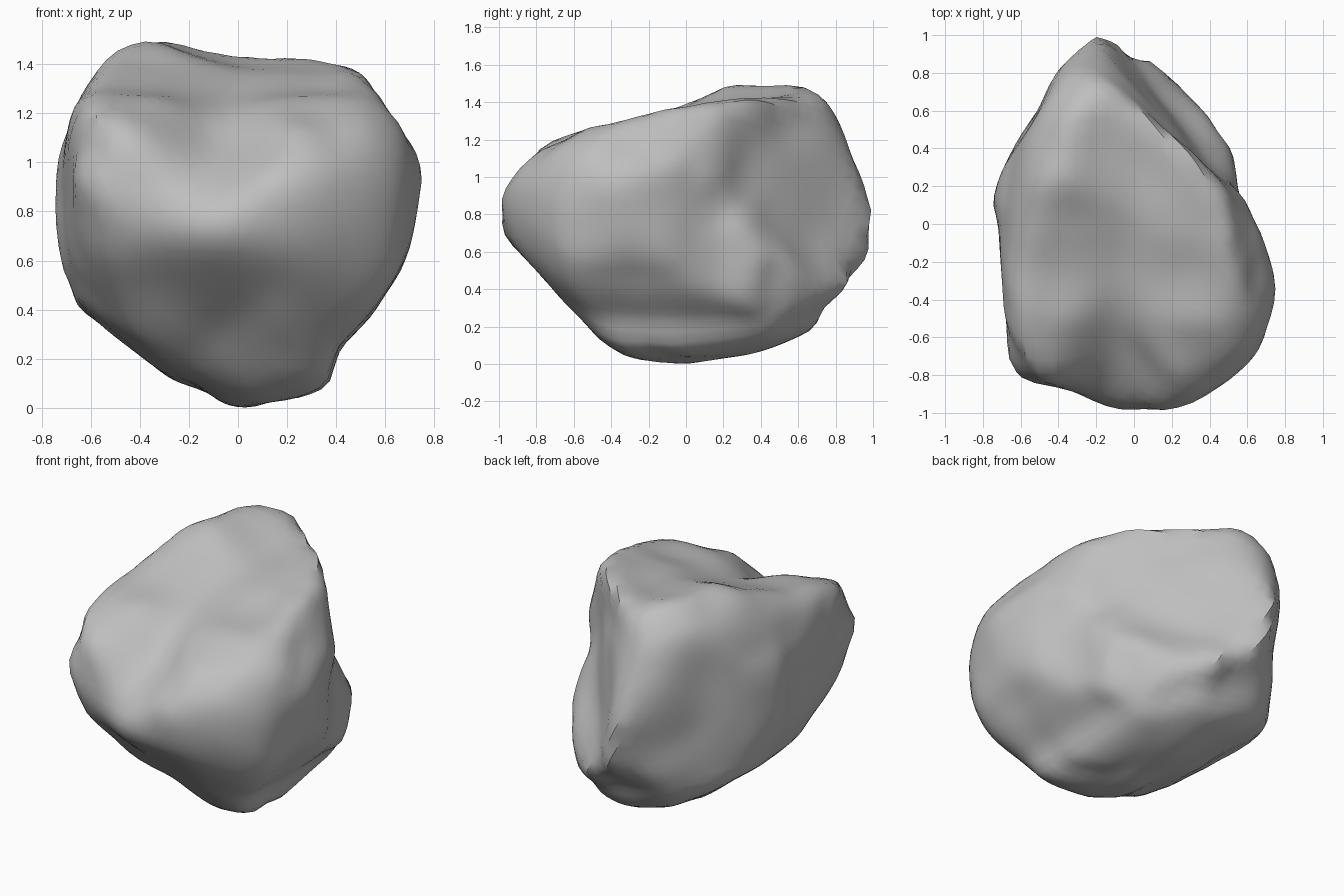
import bpy, bmesh, math
from mathutils import Vector, noise

cube = bpy.data.objects.get("Cube")
if cube:
    bpy.data.objects.remove(cube, do_unlink=True)

CORE = Vector((0, 0, 0.75))
BINS = 36
profiles = []


def profile(u, v, points, lift=0.0, size=1.0):
    """Store a rock outline in the plane spanned by u and v, around the core."""
    profiles.append((Vector(u), Vector(v), [Vector((a, b - lift)) * size for a, b in points]))


def slanted(side, turn, points):
    """Store an outline in a plane leaning back by thirty degrees."""
    c, s = math.cos(math.radians(turn)), math.sin(math.radians(turn))
    lean, rise = math.sin(math.pi / 6), math.cos(math.pi / 6)
    u = Vector((side[0] * c, side[1] * s, 0))
    v = Vector((side[2] * s * lean, side[3] * c * lean, rise))
    profile(u, v, points, 0, .98)


# Three slanted outlines that chamfer the corners
slanted((1, 1, -1, 1), 40, [
    (-1.02, .05), (-.92, .24), (-.88, .43), (-.63, .61), (-.23, .92), (-.01, .95),
    (.14, .99), (.35, .95), (.45, .76), (.5, .55), (.56, .16), (.68, -.11),
    (.64, -.39), (.53, -.48), (.26, -.73), (.16, -.82), (.01, -.85), (-.19, -.78),
    (-.42, -.58), (-.66, -.45), (-.9, -.24)])
slanted((-1, -1, 1, -1), 40, [
    (-.68, -.24), (-.64, -.05), (-.54, .19), (-.55, .4), (-.48, .65), (-.34, .77),
    (-.19, .82), (.02, .8), (.35, .71), (.57, .55), (.73, .53), (.94, .48),
    (1.02, .43), (1, .16), (.86, -.11), (.64, -.39), (.46, -.55), (.26, -.68),
    (0, -.79), (-.26, -.82), (-.51, -.76), (-.64, -.55)])
slanted((-1, 1, 1, 1), 43, [
    (-.99, -.08), (-.95, .22), (-.84, .41), (-.56, .64), (-.21, .82), (.1, .83),
    (.33, .83), (.56, .87), (.68, .83), (.83, .62), (.88, .4), (.82, .07),
    (.82, -.17), (.75, -.39), (.45, -.57), (.15, -.72), (-.05, -.73), (-.37, -.72),
    (-.56, -.61), (-.86, -.35)])
# Outline across width and height
profile((1, 0, 0), (0, 0, 1), [
    (-.47, 1.5), (-.3, 1.5), (0, 1.43), (.35, 1.42), (.5, 1.37), (.6, 1.24),
    (.7, 1.1), (.76, .95), (.74, .83), (.69, .6), (.55, .38), (.42, .24),
    (.37, .09), (.24, .03), (.07, 0), (-.02, 0), (-.28, .12), (-.45, .25),
    (-.67, .42), (-.73, .62), (-.76, .85), (-.73, 1.05), (-.67, 1.23), (-.6, 1.34)], .75)
# Outline across depth and height
profile((0, 1, 0), (0, 0, 1), [
    (-1, .8), (-.96, .98), (-.84, 1.12), (-.6, 1.25), (-.35, 1.3), (0, 1.39),
    (.2, 1.48), (.35, 1.5), (.6, 1.49), (.75, 1.42), (.86, 1.24), (.9, 1.08),
    (.97, .94), (1, .7), (.93, .53), (.75, .32), (.68, .18), (.4, .06), (0, 0),
    (-.3, .02), (-.45, .12), (-.68, .36), (-.82, .52), (-.99, .7)], .75)
# Outline across width and depth
profile((1, 0, 0), (0, 1, 0), [
    (-.17, 1), (-.06, .98), (.1, .85), (.3, .68), (.45, .5), (.53, .36), (.55, .2),
    (.7, -.1), (.76, -.35), (.68, -.65), (.52, -.83), (.25, -.98), (-.07, -1),
    (-.25, -.92), (-.6, -.82), (-.67, -.7), (-.7, -.3), (-.72, 0), (-.76, .1),
    (-.68, .35), (-.5, .62), (-.45, .77), (-.3, .92)])


def room(outline, arm):
    """How many times an arm from the core fits inside an outline, and its angle in bins."""
    u, v, pts = outline
    ray = Vector((arm.dot(u), arm.dot(v)))
    hit = 0.0
    for a, b in zip(pts, pts[1:] + pts[:1]):
        edge = b - a
        det = ray.cross(edge)
        if abs(det) > 1e-9 and -1e-6 <= a.cross(ray) / det <= 1 + 1e-6:
            hit = max(hit, a.cross(edge) / det)
    turn = (math.atan2(ray.y, ray.x) / math.tau % 1) * BINS
    return hit or 9.0, turn


def soften(steps):
    for _ in range(steps):
        bmesh.ops.smooth_vert(bm, verts=bm.verts, factor=.5,
                              use_axis_x=True, use_axis_y=True, use_axis_z=True)


def meet_outlines():
    """Move the rim of the rock in each direction onto its outline."""
    for outline in profiles:
        found = [room(outline, vert.co - CORE) for vert in bm.verts]
        gap = [9.0] * BINS
        for fit, turn in found:
            gap[int(turn) % BINS] = min(gap[int(turn) % BINS], fit)
        for vert, (fit, turn) in zip(bm.verts, found):
            low = math.floor(turn - .5)
            mix = turn - .5 - low
            rim = gap[low % BINS] * (1 - mix) + gap[(low + 1) % BINS] * mix
            weight = max(0, 1 - (fit - rim) / .16)
            weight = min(1, weight) ** 2
            vert.co = CORE + (vert.co - CORE) * (1 + (rim - 1) * weight)


# Hollows: centre, radius, depth
hollows = [
    ((-.12, -.92, .98), .17, .08),   # mouth of the front valley
    ((-.08, -.72, 1.1), .18, .10),   # front valley
    ((-.09, -.5, 1.2), .18, .09),    # middle of the valley
    ((-.1, -.25, 1.3), .2, .05),     # head of the valley
    ((-.08, .08, 1.42), .28, .04),   # saddle on the top
    ((-.6, -.5, 1.2), .18, .03),     # shoulder dip
    ((.15, .6, 1.33), .18, .06),     # notch in the rear ridge
    ((.44, .38, 1.1), .2, .05),      # wall under the rear ridge
    ((-.46, .46, 1.1), .2, .03),     # rear face dip
    ((-.35, -.75, .5), .22, .04),    # undercut of the front
    ((.58, -.35, .48), .2, .03),     # lower side dip
]

bpy.ops.mesh.primitive_ico_sphere_add(subdivisions=5, radius=1, location=(0, 0, 0))
rock = bpy.context.object
rock.name = rock.data.name = "rock"

# Rough block bounded by all outlines, then worn round
bm = bmesh.new()
bm.from_mesh(rock.data)
for vert in bm.verts:
    way = vert.co.normalized()
    vert.co = CORE + way * min(room(outline, way)[0] for outline in profiles)
soften(6)

# Carve the hollows and roughen the surface
for vert in bm.verts:
    push = .012 * noise.noise(vert.co * 4)
    for centre, radius, depth in hollows:
        push -= depth * math.exp(-((vert.co - Vector(centre)).length / radius) ** 2)
    vert.co += (vert.co - CORE).normalized() * push

# Wear the surface while holding its rims on the outlines
for _ in range(4):
    meet_outlines()
    soften(1)
meet_outlines()
bm.to_mesh(rock.data)
bm.free()

# Plain stone colour
stone = bpy.data.materials.new("stone grey")
stone.use_nodes = True
colour = (.52, .52, .52, 1)
stone.diffuse_color = colour
stone.node_tree.nodes["Principled BSDF"].inputs["Base Color"].default_value = colour
rock.data.materials.append(stone)
bpy.ops.object.shade_smooth_by_angle(angle=math.radians(35))
